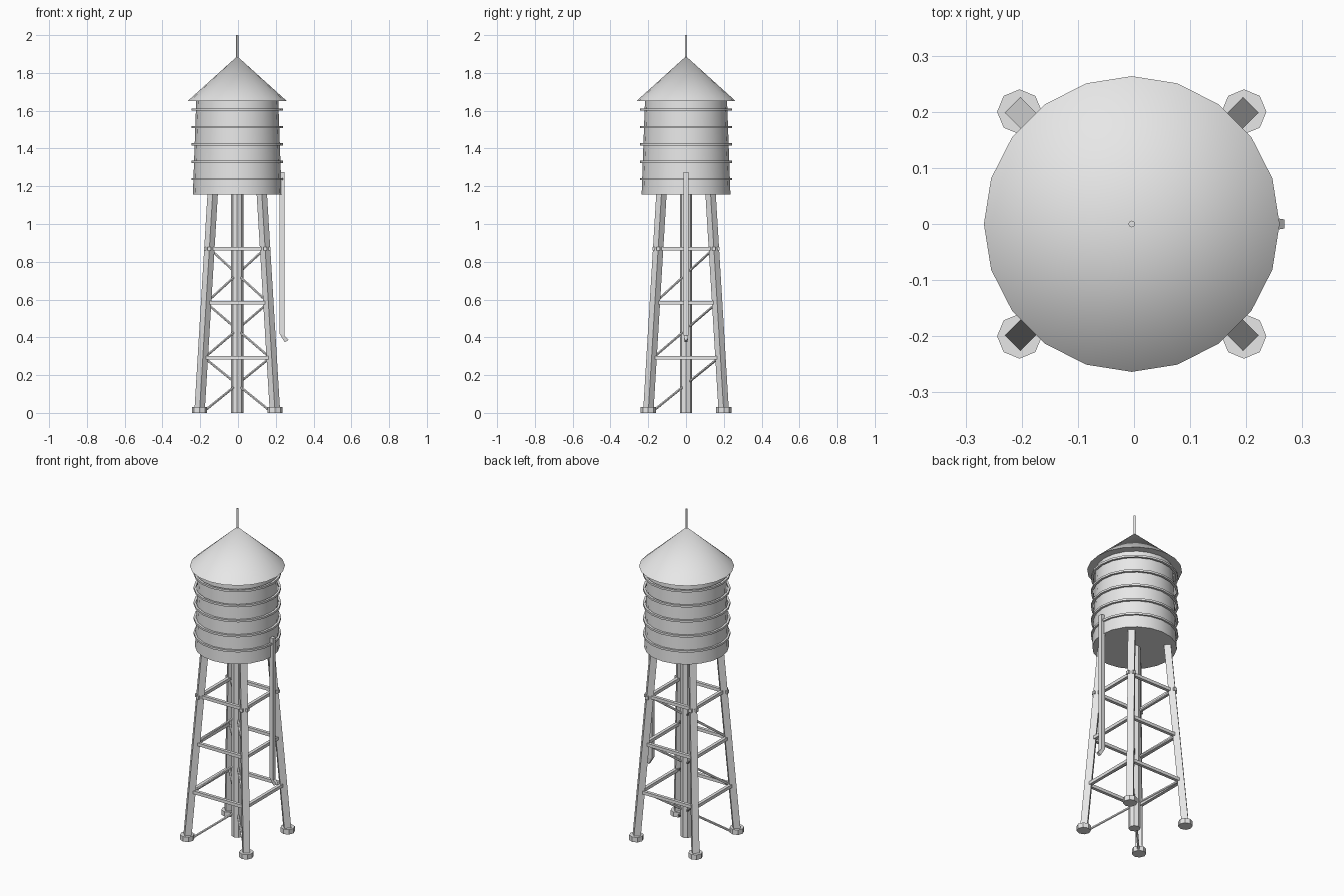
import bpy, math
from mathutils import Vector

if "Cube" in bpy.data.objects:
    bpy.data.objects.remove(bpy.data.objects["Cube"])

CX = -0.004          # tower axis sits slightly left because of the side pipe

grey = bpy.data.materials.new("light_grey")
grey.diffuse_color = (0.8, 0.8, 0.8, 1)
grey.use_nodes = True
grey.node_tree.nodes["Principled BSDF"].inputs["Base Color"].default_value = grey.diffuse_color


def finish(ob, name, smooth=None):
    ob.name = name
    ob.data.materials.append(grey)
    if smooth:
        bpy.ops.object.shade_smooth_by_angle(angle=math.radians(smooth))
    return ob


def cone(name, sides, r1, r2, z0, z1, x=CX, y=0, smooth=None):
    """Upright cylinder or cone with vertices on the axes."""
    bpy.ops.mesh.primitive_cone_add(vertices=sides, radius1=r1, radius2=r2,
                                    depth=z1 - z0, location=(x, y, (z0 + z1) / 2))
    return finish(bpy.context.object, name, smooth)


def loft(name, rings, closed=False):
    """Skin between equal-length rings of points."""
    n = len(rings[0])
    verts = [p for r in rings for p in r]
    m = len(rings)
    faces = []
    for i in range(m if closed else m - 1):
        a, b = i * n, ((i + 1) % m) * n
        faces += [(a + j, a + (j + 1) % n, b + (j + 1) % n, b + j) for j in range(n)]
    if not closed:
        faces += [tuple(reversed(range(n))), tuple(range((m - 1) * n, m * n))]
    me = bpy.data.meshes.new(name)
    me.from_pydata(verts, [], faces)
    ob = bpy.data.objects.new(name, me)
    bpy.context.collection.objects.link(ob)
    bpy.ops.object.select_all(action='DESELECT')
    ob.select_set(True)
    bpy.context.view_layer.objects.active = ob
    return ob


def bar(name, a, b, r, sides):
    """Straight rod between two points."""
    a, b = Vector(a), Vector(b)
    d = b - a
    bpy.ops.mesh.primitive_cylinder_add(vertices=sides, radius=r, depth=d.length,
                                        location=(a + b) / 2)
    ob = bpy.context.object
    ob.rotation_euler = d.to_track_quat('Z', 'Y').to_euler()
    if sides == 4:   # turn square bars so that their faces sit flat
        for v in ob.data.vertices:
            x, y = v.co.x, v.co.y
            v.co.x, v.co.y = (x - y) * 0.7071, (x + y) * 0.7071
    return finish(ob, name)


def leg_pos(z):
    return 0.2 - 0.07 * z / 1.16


# Tank, roof and spire
cone("tank", 20, 0.235, 0.217, 1.156, 1.66, smooth=40)
cone("roof", 20, 0.2635, 0, 1.65, 1.888, smooth=30)
cone("spire", 8, 0.006, 0.006, 1.86, 2.0, smooth=50)

# Hoops round the tank
for k in range(5):
    z = 1.238 + k * 0.092
    prof = [(0.230, -0.006), (0.243, -0.006), (0.243, 0.006), (0.230, 0.006)]
    rings = []
    for i in range(20):
        t = i * math.tau / 20
        rings.append([(CX + r * math.cos(t), r * math.sin(t), z + h) for r, h in prof])
    finish(loft(f"tank_hoop_{k + 1}", rings, closed=True), f"tank_hoop_{k + 1}", 30)

# Central riser
cone("central_riser", 8, 0.033, 0.033, 0, 1.17)

# Legs with footings
for sx, sn in ((-1, "left"), (1, "right")):
    for sy, yn in ((-1, "front"), (1, "back")):
        cone(f"{yn}_{sn}_footing", 8, 0.04, 0.04, 0, 0.03, CX + sx * 0.2, sy * 0.2)
        rings = []
        for z in (0.005, 1.165):
            p = leg_pos(z)
            rings.append([(CX + sx * p + 0.0275 * dx, sy * p + 0.0275 * dy, z)
                          for dx, dy in ((1, 0), (0, 1), (-1, 0), (0, -1))])
        finish(loft("leg", rings), f"{yn}_{sn}_leg")

# Horizontal girts, all of one length
levels = (0.292, 0.583, 0.87)
for k, z in enumerate(levels):
    p = leg_pos(z)
    for s in (-1, 1):
        bar(f"girt_x_{k}_{s}", (CX - 0.177, s * p, z), (CX + 0.177, s * p, z), 0.0135, 4)
        bar(f"girt_y_{k}_{s}", (CX + s * p, -0.177, z), (CX + s * p, 0.177, z), 0.0135, 4)

# Diagonal rods rising from the front legs to the opposite back legs
for k, (z0, z1) in enumerate(zip((0.01,) + levels[:2], levels)):
    p0, p1 = min(leg_pos(z0), 0.174), min(leg_pos(z1), 0.174)
    for s in (-1, 1):
        bar(f"diagonal_rod_{k}_{s}", (CX + s * p0, -p0, z0), (CX - s * p1, p1, z1), 0.007, 6)

# Side pipe with a spout kicked outward at the bottom
path = [(0.220, 0.246, 1.275, 1.275, 0.012), (0.220, 0.246, 0.42, 0.41, 0.012),
        (0.247, 0.268, 0.374, 0.386, 0.008)]
rings = [[(x0, -w, z0), (x0, w, z0), (x1, w, z1), (x1, -w, z1)]
         for x0, x1, z0, z1, w in reversed(path)]
finish(loft("side_pipe", rings), "side_pipe")

# Make all face normals point outward
for ob in bpy.data.objects:
    bpy.ops.object.select_all(action='DESELECT')
    ob.select_set(True)
    bpy.context.view_layer.objects.active = ob
    bpy.ops.object.mode_set(mode='EDIT')
    bpy.ops.mesh.select_all(action='SELECT')
    bpy.ops.mesh.normals_make_consistent(inside=False)
    bpy.ops.object.mode_set(mode='OBJECT')
